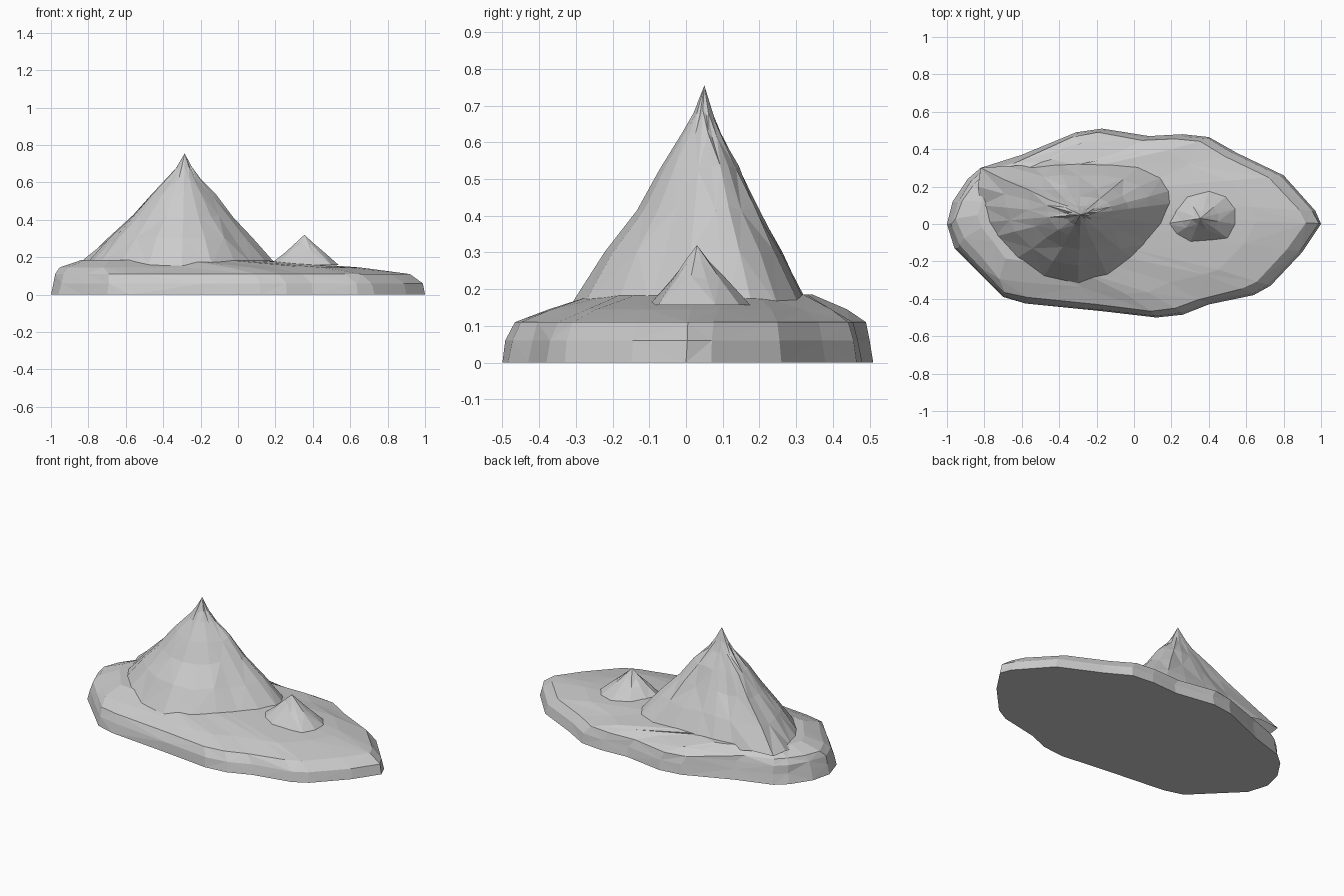
import bpy, bmesh, random

if "Cube" in bpy.data.objects:
    bpy.data.objects.remove(bpy.data.objects["Cube"])
random.seed(4)


def loft(name, rings, apex=None, bottom=False):
    """Skin stacked rings with triangles, closed by an apex or a flat top."""
    bm = bmesh.new()
    loops = [[bm.verts.new(p) for p in ring] for ring in rings]
    n = len(loops[0])
    for k, (lo, hi) in enumerate(zip(loops, loops[1:])):
        for i in range(n):
            j = (i + 1) % n
            a, b, c, d = lo[i], lo[j], hi[j], hi[i]
            tris = [(a, b, c), (a, c, d)] if (i + k) % 2 else [(a, b, d), (b, c, d)]
            for t in tris:
                bm.faces.new(t)
    tip = bm.verts.new(apex)
    for i in range(n):
        bm.faces.new((loops[-1][i], loops[-1][(i + 1) % n], tip))
    if bottom:
        bm.faces.new(loops[0][::-1])
    bmesh.ops.recalc_face_normals(bm, faces=bm.faces)
    # outlines run clockwise or not: make sure the top faces up
    if sum(f.normal.z * f.calc_area() for f in bm.faces if tip in f.verts) < 0:
        bmesh.ops.reverse_faces(bm, faces=bm.faces)
    mesh = bpy.data.meshes.new(name)
    bm.to_mesh(mesh)
    bm.free()
    obj = bpy.data.objects.new(name, mesh)
    bpy.context.collection.objects.link(obj)
    return obj


def jit(a):
    return random.uniform(-a, a)


def peak(name, foot, apex, profile):
    """Shrink the foot outline toward the apex at each (height, scale)."""
    ax, ay, _ = apex
    rings = [foot]
    for z, s in profile:
        rings.append([(ax + (x - ax) * (s + jit(.03 * s)),
                       ay + (y - ay) * (s + jit(.03 * s)), z + jit(.008))
                      for x, y, _ in foot])
    return loft(name, rings, apex)


# Island base: shoreline outline lofted up to an off-centre plateau
shore = [(-1, 0), (-.97, .12), (-.89, .24), (-.82, .30), (-.6, .37), (-.31, .49),
         (-.17, .51), (.08, .47), (.26, .48), (.4, .465), (.55, .38), (.8, .26),
         (.97, .07), (1, 0), (.9, -.15), (.73, -.33), (.64, -.38), (.4, -.43),
         (.26, -.485), (.12, -.50), (-.18, -.465), (-.58, -.425), (-.70, -.39),
         (-.83, -.26), (-.96, -.13)]
# height, centre x, centre y, scale x, scale y, roughness
levels = [(0, 0, 0, 1, 1, 0), (.06, 0, 0, .985, .98, .004),
          (.11, -.03, .005, .945, .94, .006), (.145, -.145, .025, .805, .79, .012),
          (.185, -.355, .05, .475, .58, .01)]
rings = [[(cx + x * sx + jit(r), cy + y * sy + jit(r), z) for x, y in shore]
         for z, cx, cy, sx, sy, r in levels]
loft("island_base", rings, (-.3, .05, .187), bottom=True)

# Main mountain with a ridge running to the back left rim
foot = [(-.82, .30), (-.68, .31), (-.55, .315), (-.42, .33), (-.3, .335), (-.12, .33),
        (.03, .31), (.15, .25), (.20, .18), (.21, .11), (.165, 0), (.08, -.1),
        (-.01, -.19), (-.14, -.28), (-.3, -.315), (-.48, -.28), (-.64, -.19),
        (-.75, -.07), (-.80, .01), (-.82, .1), (-.835, .2)]
foot = [(x, y, .18 if x < -.6 and y > .15 else .155) for x, y in foot]
peak("main_mountain", foot, (-.285, .05, .755),
     [(.3, .745), (.42, .51), (.53, .33), (.62, .165), (.68, .08)])

# Small hill
hill = [(.165, 0), (.21, .08), (.28, .155), (.40, .175), (.49, .145), (.54, .08),
        (.54, 0), (.50, -.075), (.42, -.085), (.30, -.1), (.215, -.06)]
peak("small_hill", [(x, y, .157) for x, y in hill], (.355, .03, .32),
     [(.232, .53), (.28, .23)])
